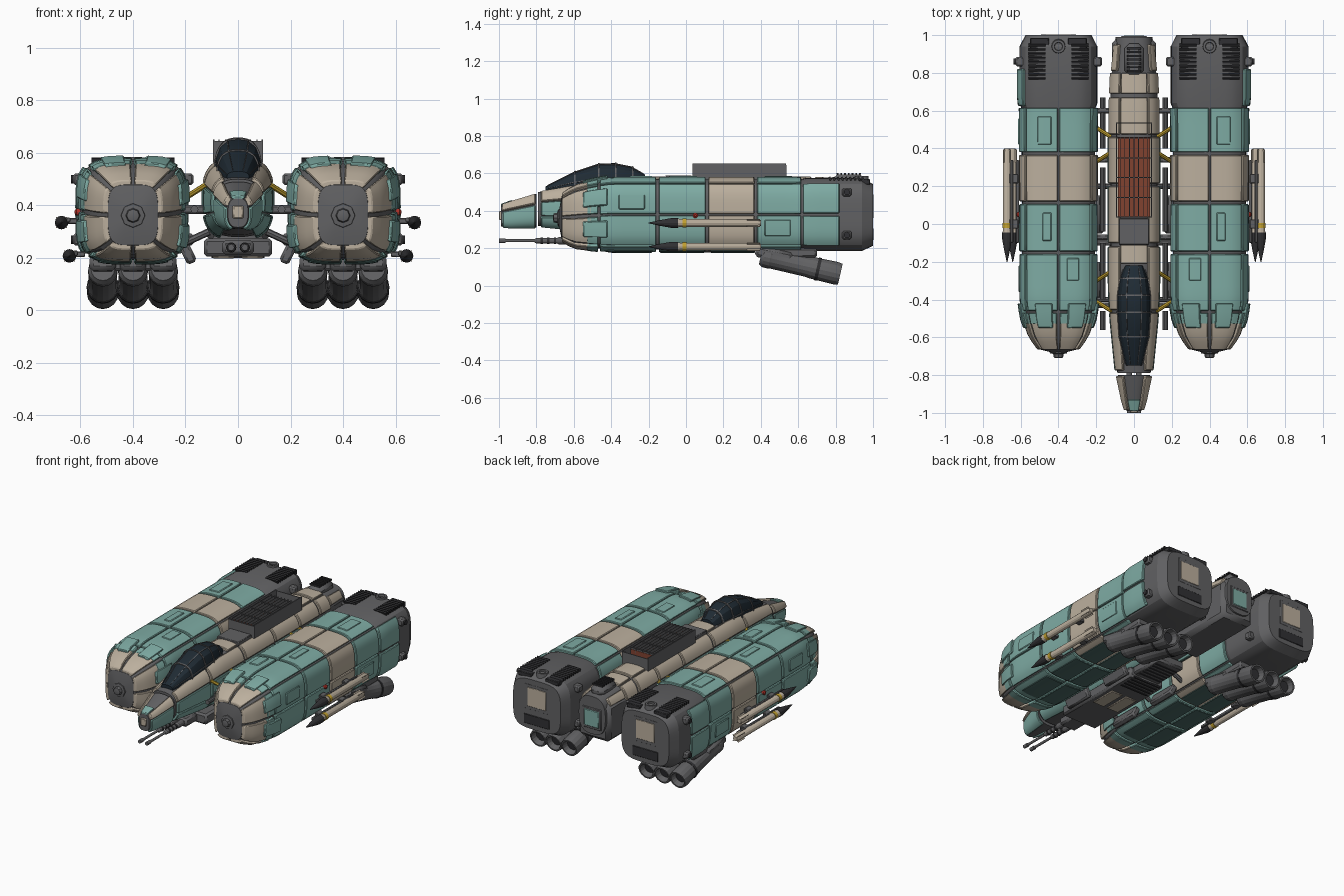
import bpy, bmesh, math
from mathutils import Vector, Matrix, Euler

if "Cube" in bpy.data.objects:
    bpy.data.objects.remove(bpy.data.objects["Cube"])


def material(name, r, g, b):
    m = bpy.data.materials.new(name)
    m.diffuse_color = (r, g, b, 1)
    m.use_nodes = True
    m.node_tree.nodes["Principled BSDF"].inputs["Base Color"].default_value = m.diffuse_color
    return m


TEAL = material("teal", .21, .41, .37)
DTEAL = material("dark_teal", .07, .14, .13)
BEIGE = material("beige", .50, .43, .34)
GREY = material("grey", .12, .12, .125)
DARK = material("dark", .03, .03, .033)
GLASS = material("glass", .014, .024, .034)
RUST = material("rust", .22, .055, .03)
YELLOW = material("yellow", .55, .36, .03)
RED = material("red", .4, .03, .02)


def finish(name, bm, mat, mirror=False, bevel=0):
    bmesh.ops.recalc_face_normals(bm, faces=bm.faces[:])
    me = bpy.data.meshes.new(name)
    bm.to_mesh(me)
    bm.free()
    me.materials.append(mat)
    ob = bpy.data.objects.new(name, me)
    bpy.context.collection.objects.link(ob)
    if bevel:
        b = ob.modifiers.new("bevel", 'BEVEL')
        b.width, b.segments, b.limit_method, b.angle_limit = bevel, 1, 'ANGLE', math.radians(50)
    if mirror:
        ob.modifiers.new("mirror", 'MIRROR')
    return ob


def boxes(name, items, mat, mirror=False, bevel=.004):
    """items: (centre, size[, rotation])"""
    bm = bmesh.new()
    for c, s, *rot in items:
        r = Euler(rot[0]).to_matrix().to_4x4() if rot else Matrix()
        bmesh.ops.create_cube(bm, size=1, matrix=Matrix.Translation(c) @ r @ Matrix.Diagonal((*s, 1)))
    return finish(name, bm, mat, mirror, bevel)


def skin(bm, rings):
    for a, b in zip(rings, rings[1:]):
        for k in range(len(a)):
            bm.faces.new((a[k - 1], a[k], b[k], b[k - 1]))
    bm.faces.new(rings[0])
    bm.faces.new(rings[-1])


def lathes(name, axes, profile, mat, mirror=False, sides=12):
    """Turn a (fraction along axis, radius) profile around each p0-p1 axis."""
    bm = bmesh.new()
    for p0, p1 in axes:
        p0, d = Vector(p0), Vector(p1) - Vector(p0)
        q = d.to_track_quat('Z', 'Y')
        skin(bm, [[bm.verts.new(p0 + d * t + q @ Vector((r * math.cos(k * math.tau / sides),
             r * math.sin(k * math.tau / sides), 0))) for k in range(sides)] for t, r in profile])
    return finish(name, bm, mat, mirror)


class Hull:
    """Rounded-box tube along y: sections are (y, half width, half height, centre z)."""

    def __init__(self, cx, power, sections):
        self.cx, self.n, self.s = cx, power, sections

    def at(self, y, deg, off=0):
        for a, b in zip(self.s, self.s[1:]):
            if y <= b[0]:
                break
        t = (y - a[0]) / (b[0] - a[0])
        w, h, cz = (a[i] + (b[i] - a[i]) * t for i in (1, 2, 3))
        c, d = math.cos(math.radians(deg)), math.sin(math.radians(deg))
        r = (abs(c) ** self.n + abs(d) ** self.n) ** (-1 / self.n)
        return Vector((self.cx + (w + off) * r * c, y, cz + (h + off) * r * d))

    def body(self, name, mat, mirror=False, count=32):
        bm = bmesh.new()
        skin(bm, [[bm.verts.new(self.at(q[0], k * 360 / count)) for k in range(count)] for q in self.s])
        return finish(name, bm, mat, mirror)

    def plates(self, name, cells, mat, mirror=False, off=.014, bevel=.004):
        """Armour plates; cells: (y0, y1, angle0, angle1)"""
        bm = bmesh.new()
        for y0, y1, a0, a1 in cells:
            m, n = max(1, round((y1 - y0) / .045)), max(1, round((a1 - a0) / 7))
            g = [[[bm.verts.new(self.at(y0 + (y1 - y0) * i / m, a0 + (a1 - a0) * j / n, o))
                   for j in range(n + 1)] for i in range(m + 1)] for o in (-.006, off)]
            for layer in g:
                for i in range(m):
                    for j in range(n):
                        bm.faces.new((layer[i][j], layer[i + 1][j], layer[i + 1][j + 1], layer[i][j + 1]))
            rim = [(i, 0) for i in range(m)] + [(m, j) for j in range(n)] + \
                  [(i, n) for i in range(m, 0, -1)] + [(0, j) for j in range(n, 0, -1)]
            for (i, j), (k, l) in zip(rim, rim[1:] + rim[:1]):
                bm.faces.new((g[0][i][j], g[0][k][l], g[1][k][l], g[1][i][j]))
        return finish(name, bm, mat, mirror, bevel)


def ring(y0, y1, gap=2, step=45, start=0, end=360):
    return [(y0, y1, a + gap, a + step - gap) for a in range(start, end, step)]


# Side pods: core, armour bands, domed nose
pod = Hull(.40, 4, [(-.68, .035, .035, .362), (-.665, .095, .115, .364), (-.6, .143, .155, .367), (-.5, .178, .175, .375),
                    (-.4, .193, .187, .38), (.61, .195, .187, .38), (.64, .206, .195, .38),
                    (.94, .206, .195, .38), (1, .175, .165, .378)])
pod.body("pod_core", GREY, True, 48)
pod.plates("pod_teal_armour", ring(-.46, -.16, 1.2) + ring(-.145, .105, 1.2) + ring(.38, .615, 1.2)
           + ring(.625, .82, 2, 45, -45, 45), TEAL, True)
pod.plates("pod_beige_band", ring(.12, .365, 1.2), BEIGE, True)
pod.plates("pod_nose_petals", ring(-.664, -.505, 3), BEIGE, True, .016)
pod.plates("pod_collar", ring(-.53, -.47, 2.5), TEAL, True, .018)
pod.plates("pod_collar_blocks", [(-.55, -.42, a + 14, a + 36) for a in (45, 90, 135, 0, 180, 315)], TEAL, True, .027)
pod.plates("pod_raised_hatches", [(-.09, .06, 68, 80), (-.3, -.18, 102, 118), (.42, .57, 62, 80),
                                  (-.36, -.22, 8, 28), (.42, .56, -30, -8)], TEAL, True, .019)
pod.plates("pod_belly_doors", [(y, y + .24, a, a + 32) for y in (-.42, -.14, .13) for a in (236, 272)],
           DTEAL, True, .018)
lathes("nose_hub", [((.4, -.66, .362), (.4, -.71, .362))],
       [(0, .05), (.5, .045), (.55, .028), (.95, .024), (1, .014)], GREY, True, 8)

# Pod engine blocks: louvres, rear exhaust panels, side nubs
boxes("engine_louvres", [((x, .77 + i * .022, .572), (.09, .011, .02), (.4, 0, 0))
                         for x in (.287, .513) for i in range(9)], DARK, True, 0)
boxes("engine_rear_caps", [((x, .955, .555), (.1, .06, .03)) for x in (.30, .50)], DARK, True)
lathes("engine_top_vent", [((.4, .94, .55), (.4, .94, .585))],
       [(0, .04), (1, .035), (1, .022), (.6, .02)], GREY, True, 16)
boxes("engine_rear_frame", [((.4, .995, .425), (.18, .012, .17)), ((.4, .994, .275), (.22, .012, .09))], GREY, True)
boxes("engine_rear_panel", [((.4, .996, .425), (.14, .014, .13))], BEIGE, True)
boxes("engine_exhaust_slot", [((.4, .997, .275), (.19, .012, .065))], DARK, True)
boxes("engine_side_nubs", [((x, .86, z), (.05, .05, .045)) for z in (.5, .27) for x in (.603, .195)], GREY, True, .008)
lathes("side_nub_caps", [((.61, .86, z), (.637, .86, z)) for z in (.5, .27)], [(0, .016), (1, .016)], DARK, True)

# Tilted thruster clusters under each pod
axes = [((x, .40, .158), (x, .825, .061)) for x in (.285, .4, .515)]
lathes("thruster_tubes", axes, [(0, .045), (.04, .056), (.12, .057), (.14, .054), (.6, .055), (.62, .058), (.94, .061),
                                (1, .057), (1, .047), (.9, .035), (.88, .015)], GREY, True, 16)
lathes("thruster_bands", axes, [(.7, .056), (.7, .062), (.74, .062), (.74, .056)], DARK, True, 16)
lathes("thruster_glow", axes, [(.92, .034), (.925, .034)], DARK, True)
boxes("thruster_mounts", [((x, .47, .165), (.1, .2, .06), (-.2, 0, 0)) for x in (.285, .4, .515)], GREY, True, .015)
boxes("thruster_rack", [((.4, .55, .175), (.3, .3, .05))], GREY, True, .01)

# Missiles on outboard racks
shots = [(.672, .335), (.642, .208)]
ax = [((x, .4, z), (x, -.2, z)) for x, z in shots]
lathes("missile_bodies", ax, [(0, .015), (.03, .021), (.72, .021), (.74, .024)], BEIGE, True)
lathes("missile_rings", ax, [(.66, .02), (.66, .0245), (.7, .0245), (.7, .02)], YELLOW, True)
lathes("missile_tips", ax, [(.74, .026), (.8, .026), (.9, .015), (1, .002)], DARK, True)
boxes("missile_fins", [((x, .36, z), (.058, .07, .004), (0, r, 0)) for x, z in shots
                       for r in (math.pi / 4, -math.pi / 4)], BEIGE, True, 0)
boxes("missile_pylons", [((x - .03, y, z + .006), (.06, .05, .022)) for x, z in shots for y in (.0, .24)]
      + [((x - .025, .12, z + .01), (.016, .44, .02)) for x, z in shots], GREY, True)
lathes("side_lamp", [((.6, .05, .375), (.622, .05, .375))], [(0, .014), (.7, .014), (1, .006)], RED, True)

# Central fuselage with separate nose tip
fus = Hull(0, 2.8, [(-.79, .088, .09, .41), (-.5, .117, .132, .42), (-.35, .125, .145, .425),
                    (.65, .125, .145, .425), (.8, .118, .142, .42), (.99, .098, .125, .42)])
fus.body("fuselage_core", GREY)


def both(y0, y1, a, b):
    return [(y0, y1, a, b), (y0, y1, 180 - b, 180 - a)]


spans = [(-.775, -.47), (-.455, -.12), (-.1, .2), (.215, .46), (.475, .67), (.69, .8)]
fus.plates("fuselage_shoulders", [c for s in spans for c in both(*s, 22, 58)] + both(.81, .95, 28, 50), BEIGE)
fus.plates("fuselage_flanks", [c for s in spans[:4] for a in (-62, -20) for c in both(*s, a, a + 39)], TEAL)
fus.plates("fuselage_spine", [(.475, .67, 61, 119), (.69, .8, 61, 119), (-.21, -.11, 61, 119)], BEIGE)
tip = Hull(0, 2.8, [(-.99, .038, .055, .372), (-.96, .05, .064, .375), (-.8, .085, .09, .40)])
tip.body("nose_tip_core", GREY)
tip.plates("nose_tip_strips", both(-.985, -.805, 22, 56), BEIGE, False, .016)
tip.plates("nose_tip_cheeks", both(-.98, -.805, -65, 18) + [(-.99, -.93, 60, 120)], TEAL, False, .01)
boxes("nose_sensor", [((0, -.985, .375), (.04, .03, .05))], BEIGE)

# Cockpit canopy and frame
can = Hull(0, 2.6, [(-.75, .042, .02, .51), (-.6, .078, .088, .52), (-.47, .088, .127, .525), (-.38, .088, .13, .525),
                    (-.29, .075, .107, .53), (-.22, .05, .06, .535)])
can.body("canopy_glass", GLASS, False, 16)
can.plates("canopy_frame", [(y, y + .008, 5, 175) for y in (-.6, -.47, -.38, -.29)]
           + [(-.74, -.23, a - 1.3, a + 1.3) for a in (20, 65, 115, 160)], GREY, False, .004, 0)
boxes("canopy_rear_fairing", [((0, -.04, .575), (.16, .14, .03))], GREY)

# Radiator on the spine: rust core between thin fins
boxes("radiator_core", [((0, .25, .61), (.17, .42, .05))], RUST, False, 0)
boxes("radiator_fins", [((x * .024, .25, .62), (.003, .42, .064)) for x in range(-3, 4)]
      + [((s * .093, .285, .608), (.006, .5, .088)) for s in (-1, 1)]
      + [((0, y, .605), (.19, .005, .08)) for y in (.036, .14, .245, .35, .455, .534)], GREY, False, 0)

# Central tail block
boxes("tail_block", [((0, .715, .38), (.235, .53, .25)), ((0, .87, .56), (.1, .17, .07))], GREY, False, .025)
boxes("tail_vents", [((0, .81 + i * .02, .598), (.075, .01, .01)) for i in range(7)], DARK, False, 0)
boxes("tail_panel_frame", [((0, .986, .40), (.14, .016, .14))], GREY)
boxes("tail_panel", [((0, .991, .40), (.11, .014, .11))], TEAL)

# Ventral gun pod and twin cannon
boxes("gun_housing", [((0, -.2, .24), (.26, .64, .07)), ((0, .22, .255), (.2, .26, .06)),
                      ((0, -.56, .24), (.12, .14, .055))], GREY, False, .012)
boxes("gun_hatches", [((s * .055, -.18, .204), (.085, .18, .01)) for s in (-1, 1)], BEIGE)
boxes("gun_belly_slats", [((0, .0 + i * .03, .205), (.2, .012, .01)) for i in range(5)]
      + [((0, .15 + i * .03, .225), (.16, .012, .008)) for i in range(6)], DARK, False, 0)
lathes("cannon_barrels", [((.026, -.5, .24), (.026, -1, .24))],
       [(0, .02), (.36, .02), (.38, .015), (.6, .015), (.62, .008), (.93, .008), (.93, .012), (1, .012), (1, .006)],
       GREY, True)
lathes("cannon_rings", [((.026, -.66 - i * .035, .24), (.026, -.672 - i * .035, .24)) for i in range(4)],
       [(0, .014), (0, .018), (1, .018), (1, .014)], DARK, True)

# Struts and rails joining pods to the fuselage
ys = (-.43, -.28, .35, .49)
lathes("yellow_struts", [((.12, y + .03 * s, .48), (.215, y - .03 * s, .42)) for y, s in zip(ys, (-1, 1, 1, -1))],
       [(0, .011), (1, .011)], YELLOW, True, 8)
lathes("side_rails", [((.166, a, .385), (.166, b, .385)) for a, b in ((-.56, -.46), (-.4, -.1), (-.04, .3), (.4, .67))],
       [(0, .015), (1, .015)], GREY, True, 10)
boxes("rail_clamps", [((.165, y, .385), (.1, .03, .035)) for y in (-.43, -.07, .34, .6)], GREY, True, .008)
lathes("lower_links", [((.11, y, .30), (.23, y, .245)) for y in (-.4, -.1, .2)], [(0, .014), (1, .014)], GREY, True, 8)
boxes("lower_hinges", [((.19, y, .215), (.04, .2, .075), (0, .45, 0)) for y in (-.3, .05)], GREY, True, .01)

# Smooth the curved shells while keeping plate edges crisp
for ob in bpy.data.objects:
    ob.select_set(ob.type == 'MESH')
    bpy.context.view_layer.objects.active = ob
bpy.ops.object.shade_smooth_by_angle(angle=math.radians(20))
